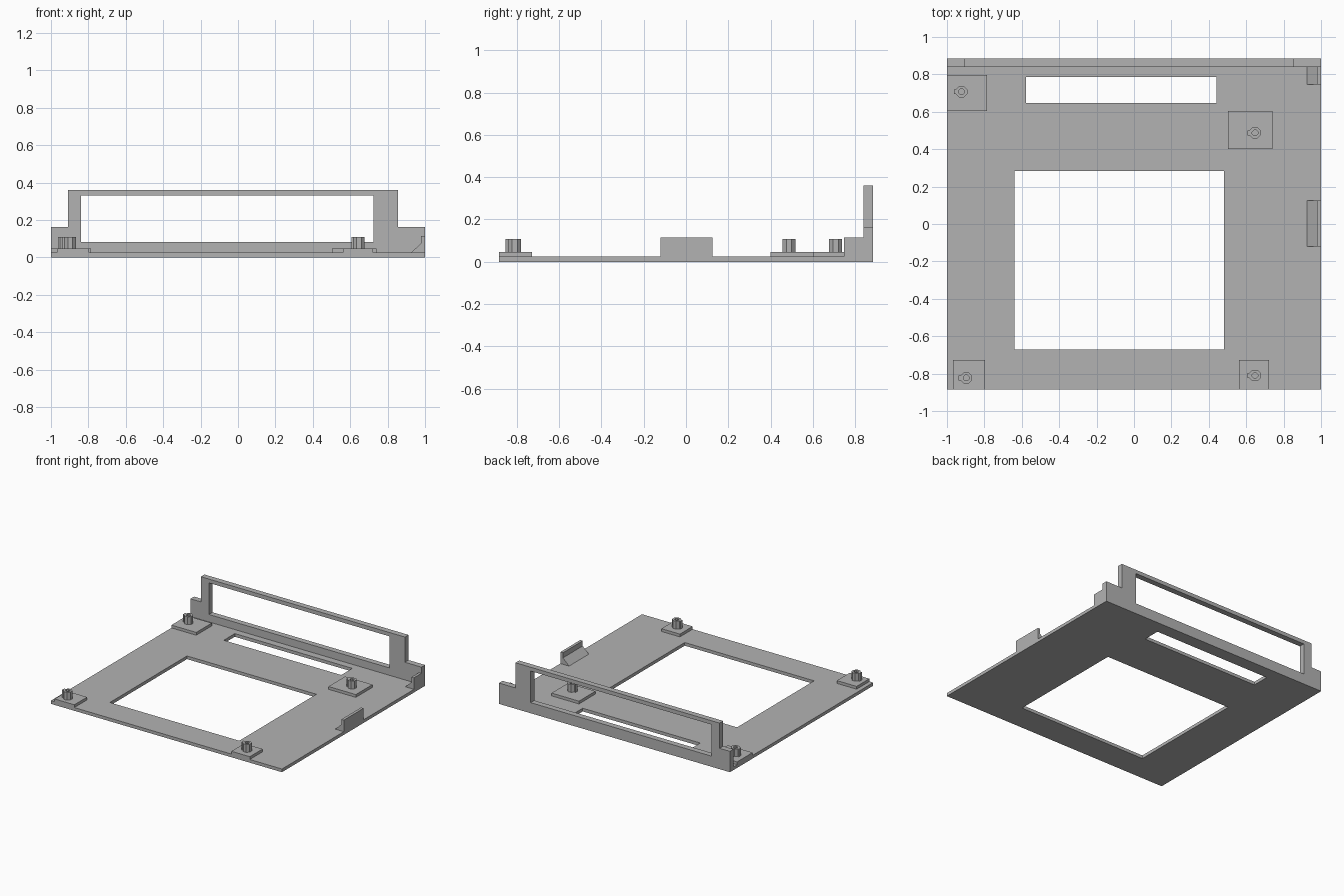
import bpy
import bmesh
from math import cos, sin, pi
from mathutils import Vector

cube = bpy.data.objects.get("Cube")
if cube:
    bpy.data.objects.remove(cube, do_unlink=True)

grey = bpy.data.materials.new("plain_grey")
grey.use_nodes = True
tone = (0.45, 0.45, 0.45, 1)
grey.diffuse_color = tone
grey.node_tree.nodes["Principled BSDF"].inputs["Base Color"].default_value = tone

BASE, PAD, POST = 0.025, 0.047, 0.108
BACK, WALL = 0.885, 0.84


def extrude(name, outline, start, direction, holes=()):
    """Fill an outline with holes, then extrude it along a direction."""
    bm = bmesh.new()
    axis = max(range(3), key=lambda i: abs(direction[i]))
    for loop in (outline, *holes):
        verts = []
        for p in loop:
            co = list(p)
            co.insert(axis, start)
            verts.append(bm.verts.new(co))
        for i, v in enumerate(verts):
            bm.edges.new((verts[i - 1], v))
    bmesh.ops.triangle_fill(bm, use_beauty=True, edges=bm.edges[:])
    result = bmesh.ops.extrude_face_region(bm, geom=bm.faces[:], use_keep_orig=True)
    moved = [g for g in result["geom"] if isinstance(g, bmesh.types.BMVert)]
    bmesh.ops.translate(bm, verts=moved, vec=Vector(direction))
    bmesh.ops.recalc_face_normals(bm, faces=bm.faces[:])
    bmesh.ops.dissolve_limit(bm, angle_limit=0.01, verts=bm.verts[:], edges=bm.edges[:])
    mesh = bpy.data.meshes.new(name)
    bm.to_mesh(mesh)
    bm.free()
    mesh.materials.append(grey)
    obj = bpy.data.objects.new(name, mesh)
    bpy.context.collection.objects.link(obj)
    return obj


def rect(a0, a1, b0, b1):
    return [(a0, b0), (a1, b0), (a1, b1), (a0, b1)]


def ring(x, y, r, sides=8):
    return [(x + r * cos((i + 0.5) * 2 * pi / sides),
             y + r * sin((i + 0.5) * 2 * pi / sides)) for i in range(sides)]


# Floor plate with a large opening and a cable slot
extrude("base_plate", rect(-1, 1, -BACK, BACK), 0, (0, 0, BASE),
        [rect(-0.64, 0.48, -0.67, 0.283), rect(-0.577, 0.44, 0.648, 0.785)])

# Stepped rear wall with a wide window
wall = [(-1, 0), (1, 0), (1, 0.163), (0.856, 0.163), (0.856, 0.36),
        (-0.91, 0.36), (-0.91, 0.163), (-1, 0.163)]
extrude("rear_wall", wall, WALL, (0, BACK - WALL, 0),
        [rect(-0.84, 0.725, 0.083, 0.33)])

# Mounting pads, each with a hollow keyed post
mounts = {
    "rear_right": (rect(-1, -0.785, 0.605, 0.797), (-0.922, 0.707)),
    "rear_left": (rect(0.503, 0.74, 0.4, 0.605), (0.647, 0.487)),
    "front_right": (rect(-0.968, -0.797, -BACK, -0.727), (-0.897, -0.823)),
    "front_left": (rect(0.562, 0.722, -BACK, -0.727), (0.647, -0.81)),
}
for place, (pad, (x, y)) in mounts.items():
    extrude(place + "_pad", pad, BASE, (0, 0, PAD - BASE))
    # Octagon outline with a rectangular key on its right-hand face
    outline = ring(x, y, 0.033)
    key = [(x - 0.04, y + 0.0126), (x - 0.04, y - 0.0126)]
    outline[4:4] = key
    extrude(place + "_post", outline, PAD, (0, 0, POST - PAD), [ring(x, y, 0.016)])

# Side clips with a sloped foot
clip = [(0.925, BASE), (1, BASE), (1, 0.115), (0.978, 0.115), (0.978, 0.075)]
for name, y0, y1 in (("middle_clip", -0.12, 0.125), ("rear_clip", 0.747, WALL)):
    extrude(name, [(px, pz) for px, pz in clip], y0, (0, y1 - y0, 0))
